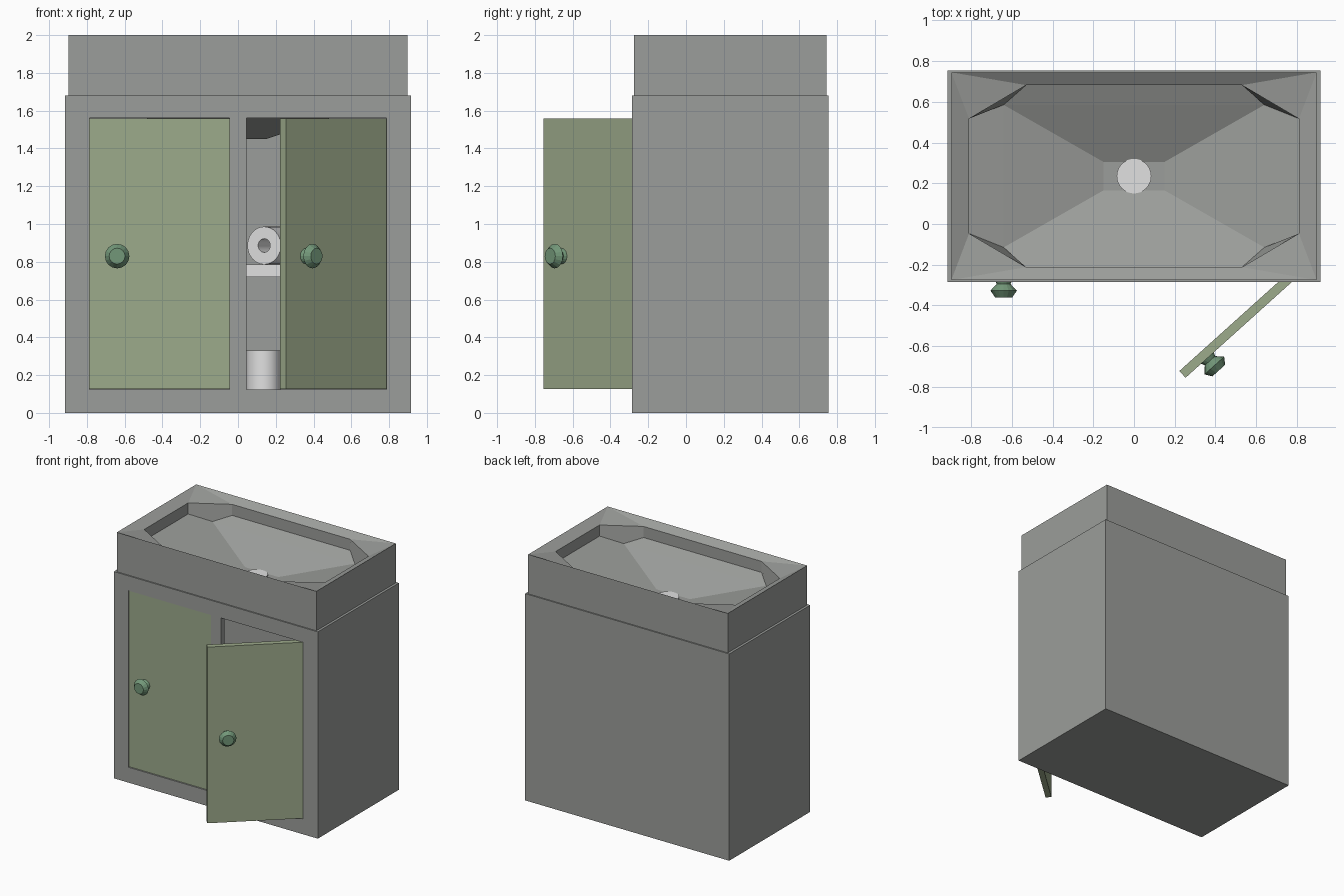
import bpy, bmesh
from math import radians, pi, cos, sin
from mathutils import Matrix

if "Cube" in bpy.data.objects:
    bpy.data.objects.remove(bpy.data.objects["Cube"], do_unlink=True)


def material(name, rgb):
    m = bpy.data.materials.new(name)
    m.use_nodes = True
    m.diffuse_color = (*rgb, 1)
    m.node_tree.nodes["Principled BSDF"].inputs["Base Color"].default_value = (*rgb, 1)
    return m


GREY = material("warm grey", (0.33, 0.34, 0.325))
SAGE = material("sage green", (0.335, 0.405, 0.26))
GREEN = material("knob green", (0.17, 0.31, 0.19))
WHITE = material("off white", (0.75, 0.75, 0.75))


def finish(name, bm, mat, smooth=False):
    bmesh.ops.recalc_face_normals(bm, faces=bm.faces)
    me = bpy.data.meshes.new(name)
    bm.to_mesh(me)
    bm.free()
    me.materials.append(mat)
    ob = bpy.data.objects.new(name, me)
    bpy.context.collection.objects.link(ob)
    if smooth:
        bpy.ops.object.select_all(action='DESELECT')
        ob.select_set(True)
        bpy.context.view_layer.objects.active = ob
        bpy.ops.object.shade_smooth_by_angle(angle=radians(35))
    return ob


def box(name, lo, hi, mat):
    bm = bmesh.new()
    bmesh.ops.create_cube(bm, size=1)
    for v in bm.verts:
        v.co = [(a + b) / 2 + c * (b - a) for a, b, c in zip(lo, hi, v.co)]
    return finish(name, bm, mat)


def lathe(name, profile, sides, mat, closed=False, smooth=False):
    """Turn (radius, height) points about z; open profiles get end caps."""
    bm = bmesh.new()
    rings = [[bm.verts.new((r * cos(2 * pi * i / sides), r * sin(2 * pi * i / sides), h))
              for i in range(sides)] for r, h in profile]
    pairs = list(zip(rings, rings[1:]))
    if closed:
        pairs.append((rings[-1], rings[0]))
    else:
        bm.faces.new(rings[0])
        bm.faces.new(rings[-1])
    for a, b in pairs:
        for i in range(sides):
            j = (i + 1) % sides
            bm.faces.new((a[i], a[j], b[j], b[i]))
    return finish(name, bm, mat, smooth)


# Hollow cabinet with two door openings
FRONT, BACK, TOP = -0.285, 0.755, 1.68
DOOR_W, DOOR_Z0, DOOR_Z1 = 0.74, 0.125, 1.56
cabinet = box("cabinet", (-0.917, FRONT, 0), (0.917, BACK, TOP), GREY)
cutters = [box("cutter", (-0.87, FRONT + 0.05, 0.05), (0.87, BACK - 0.045, TOP - 0.01), GREY)]
for x in (-0.785, 0.045):
    cutters.append(box("cutter", (x, FRONT - 0.1, DOOR_Z0),
                       (x + DOOR_W, FRONT + 0.1, DOOR_Z1), GREY))
for c in cutters:
    mod = cabinet.modifiers.new("cut", 'BOOLEAN')
    mod.operation = 'DIFFERENCE'
    mod.object = c
    mod.solver = 'EXACT'
bpy.context.view_layer.update()
cut_mesh = bpy.data.meshes.new_from_object(
    cabinet.evaluated_get(bpy.context.evaluated_depsgraph_get()))
cabinet.modifiers.clear()
cabinet.data = cut_mesh
for c in cutters:
    bpy.data.objects.remove(c, do_unlink=True)

# Basin: outer walls, dished rim, eight-sided lip and funnel
CY = 0.235


def rect(bm, hx, hy, z):
    return [bm.verts.new((sx * hx, CY + sy * hy, z))
            for sx, sy in ((1, 1), (-1, 1), (-1, -1), (1, -1))]


def octagon(bm, z):
    pts = []
    for sx, sy in ((1, 1), (-1, 1), (-1, -1), (1, -1)):
        pair = [(sx * 0.81, CY + sy * 0.282, z), (sx * 0.53, CY + sy * 0.447, z)]
        pts += pair if sx * sy > 0 else pair[::-1]
    return [bm.verts.new(p) for p in pts]


bm = bmesh.new()
base = rect(bm, 0.897, 0.51, TOP)
edge = rect(bm, 0.897, 0.51, 2.0)
lip, ledge = octagon(bm, 1.96), octagon(bm, 1.87)
crease = rect(bm, 0.64, 0.35, 1.828)
floor = rect(bm, 0.15, 0.07, 1.695)
bm.faces.new(floor)
for i in range(4):
    j = (i + 1) % 4
    a, b, c = 2 * i, 2 * i + 1, 2 * j
    bm.faces.new((base[i], base[j], edge[j], edge[i]))
    bm.faces.new((edge[i], edge[j], lip[c], lip[b]))
    bm.faces.new((edge[i], lip[b], lip[a]))
    bm.faces.new((lip[b], lip[c], ledge[c], ledge[b]))
    bm.faces.new((lip[a], lip[b], ledge[b], crease[i], ledge[a]))
    bm.faces.new((ledge[b], ledge[c], crease[j], crease[i]))
    bm.faces.new((crease[i], crease[j], floor[j], floor[i]))
finish("basin", bm, GREY)

# Underside of the basin, hanging inside the cabinet
bm = bmesh.new()
upper, lower = rect(bm, 0.81, 0.44, 1.669), rect(bm, 0.15, 0.07, 1.45)
bm.faces.new(upper)
bm.faces.new(lower)
for i in range(4):
    j = (i + 1) % 4
    bm.faces.new((upper[i], upper[j], lower[j], lower[i]))
finish("basin_underside", bm, GREY)

drain = lathe("drain", [(0.085, 1.69), (0.085, 1.705)], 32, WHITE, smooth=True)
drain.location = (0, CY, 0)

# Doors, each hinged on its +x edge, with a turned knob
KNOB = [(0.042, 0), (0.034, 0.018), (0.065, 0.05), (0.042, 0.083)]
for side, hinge, angle in (("right", (-0.045, FRONT + 0.008, 0), 0),
                           ("left", (0.803, FRONT + 0.025, 0), 42)):
    place = Matrix.Translation(hinge) @ Matrix.Rotation(radians(angle), 4, 'Z')
    door = box(side + "_door", (-DOOR_W, 0, DOOR_Z0 + 0.002), (0, 0.045, DOOR_Z1 - 0.002), SAGE)
    door.matrix_world = place
    knob = lathe(side + "_knob", KNOB, 16, GREEN)
    knob.matrix_world = (place @ Matrix.Translation((-0.595, 0, 0.83))
                         @ Matrix.Rotation(radians(90), 4, 'X'))

# Shelf and paper rolls inside
box("shelf", (-0.87, 0.1, 0.72), (0.87, BACK - 0.045, 0.785), WHITE)
ROLL = [(0.1, -0.11), (0.1, 0.11), (0.036, 0.11), (0.036, -0.11)]
lying = lathe("lying_roll", ROLL, 32, WHITE, closed=True, smooth=True)
lying.matrix_world = (Matrix.Translation((0.19, 0.3, 0.886))
                      @ Matrix.Rotation(radians(-28), 4, 'Z')
                      @ Matrix.Rotation(radians(90), 4, 'X'))
standing = lathe("standing_roll", [(r * 0.9, h * 1.27) for r, h in ROLL], 32, WHITE,
                 closed=True, smooth=True)
standing.location = (0.135, 0.2, 0.19)
